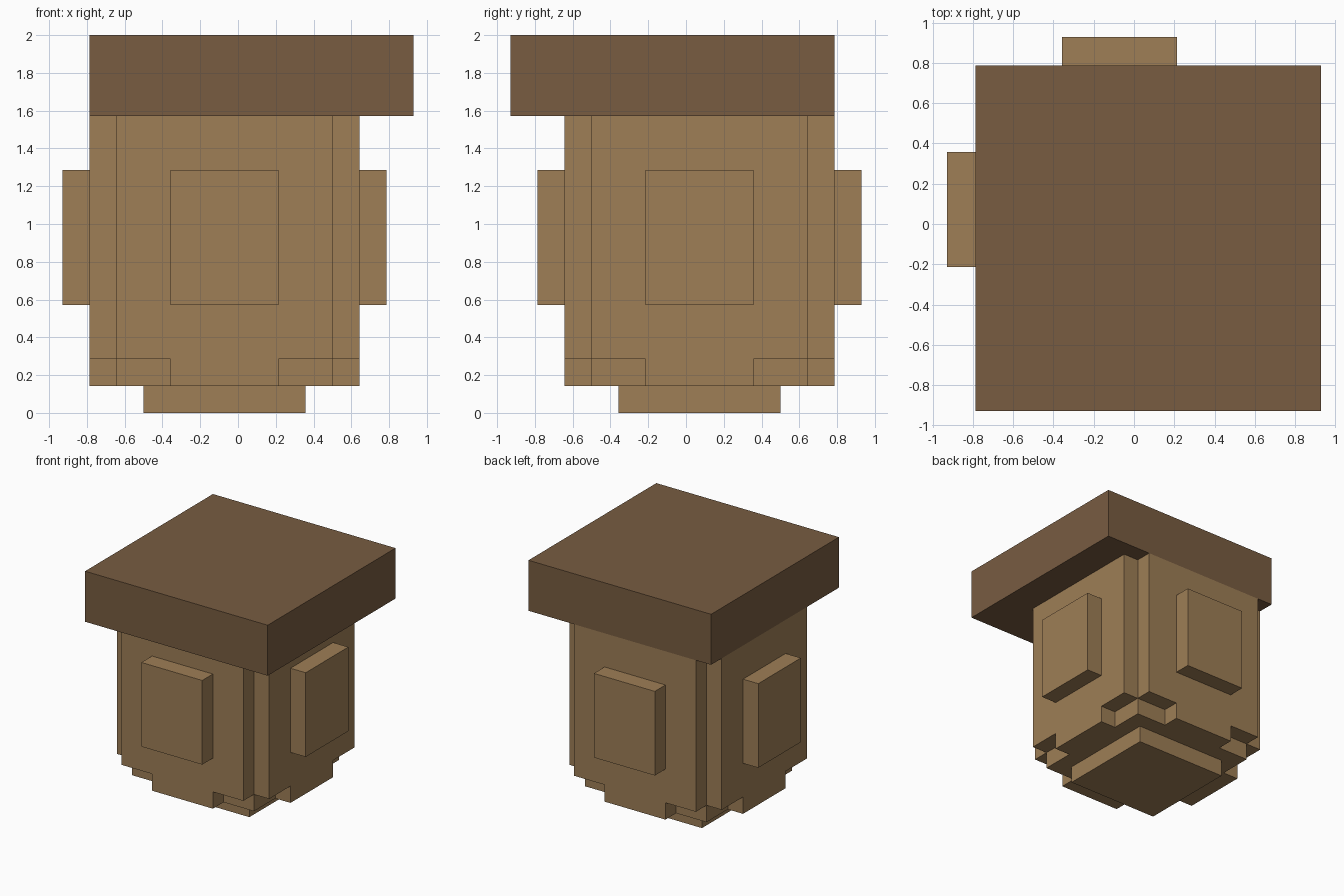
import bpy
import bmesh
from math import pi
from mathutils import Matrix, Vector

cube = bpy.data.objects.get("Cube")
if cube:
    bpy.data.objects.remove(cube)

U = 1 / 7                          # one block unit
CENTRE = Vector((-U / 2, U / 2, 0))  # axis of the body


def material(name, rgb):
    mat = bpy.data.materials.new(name)
    mat.use_nodes = True
    colour = (*rgb, 1)
    mat.diffuse_color = colour
    bsdf = mat.node_tree.nodes["Principled BSDF"]
    bsdf.inputs["Base Color"].default_value = colour
    bsdf.inputs["Roughness"].default_value = 0.9
    return mat


light_wood = material("light wood", (0.342, 0.209, 0.093))
dark_wood = material("dark wood", (0.188, 0.107, 0.053))


def add_slab(name, profile, y_front, depth, mat, turn=0):
    """Extrude an x-z profile along y, then turn it about the body axis."""
    bm = bmesh.new()
    face = bm.faces.new([bm.verts.new((x, y_front, z)) for x, z in profile])
    moved = bmesh.ops.extrude_face_region(bm, geom=[face])["geom"]
    verts = [g for g in moved if isinstance(g, bmesh.types.BMVert)]
    bmesh.ops.translate(bm, vec=(0, depth, 0), verts=verts)
    bmesh.ops.recalc_face_normals(bm, faces=bm.faces)
    bm.transform(Matrix.Translation(CENTRE) @ Matrix.Rotation(turn, 4, "Z") @ Matrix.Scale(U, 4))
    mesh = bpy.data.meshes.new(name)
    bm.to_mesh(mesh)
    bm.free()
    mesh.materials.append(mat)
    obj = bpy.data.objects.new(name, mesh)
    bpy.context.collection.objects.link(obj)
    return obj


def rect(x0, x1, z0, z1):
    return [(x0, z0), (x1, z0), (x1, z1), (x0, z1)]


# Base and core of the body
add_slab("base", rect(-3, 3, 0, 1), -3, 6, light_wood)
add_slab("body_core", rect(-4, 4, 1, 11), -4, 8, light_wood)

# Stepped wall and raised panel on each side
half = [(2, 1), (2, 2), (4, 2), (4, 11)]
wall = half + [(-x, z) for x, z in reversed(half)]
for i, side in enumerate(("front", "left", "back", "right")):
    add_slab(side + "_wall", wall, -5, 1, light_wood, i * pi / 2)
    add_slab(side + "_panel", rect(-2, 2, 4, 9), -6, 1, light_wood, i * pi / 2)

# Offset cap, flush with the back and right walls
add_slab("cap", rect(-5, 7, 11, 14), -7, 12, dark_wood)
